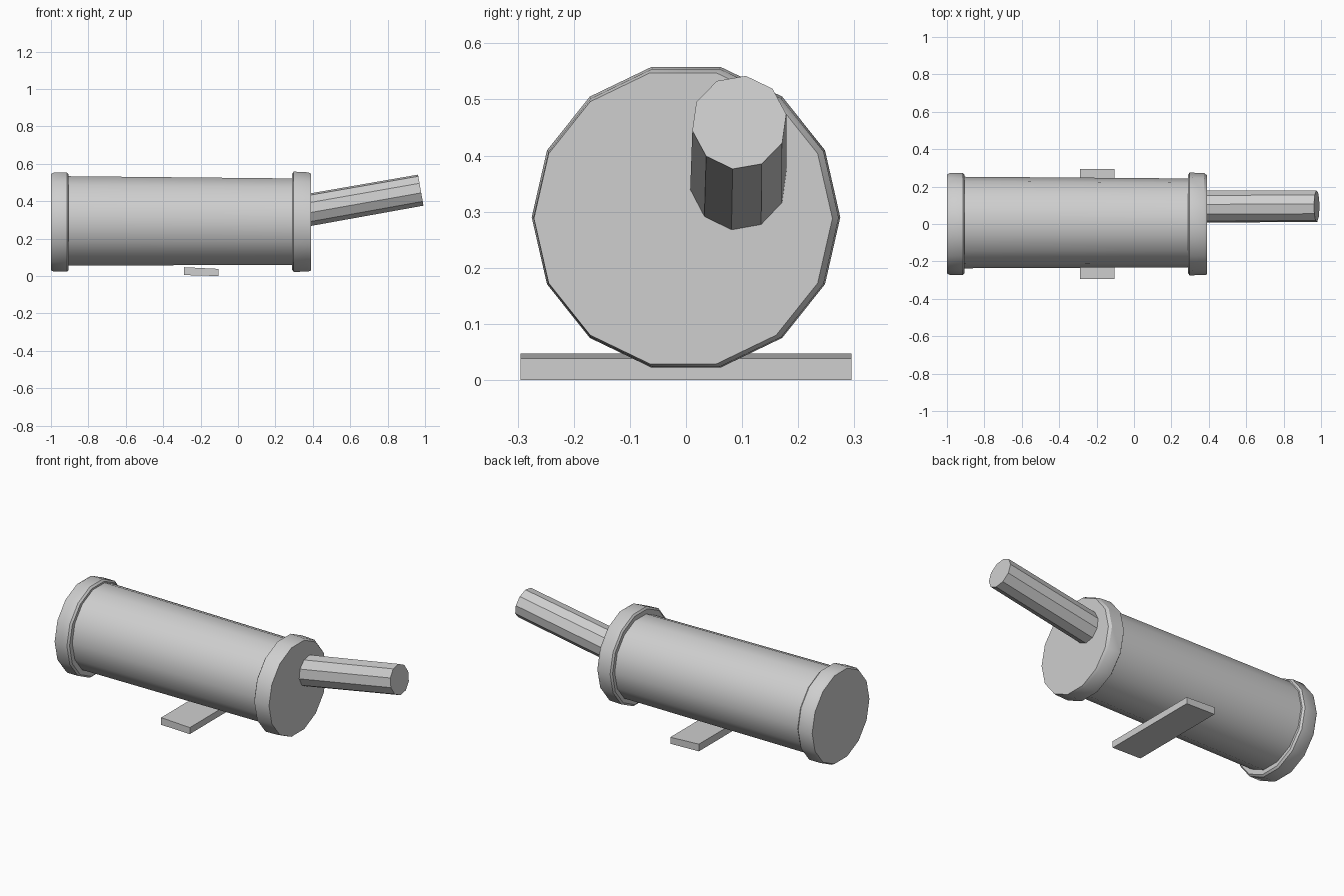
import bpy, bmesh, math
from mathutils import Vector

if "Cube" in bpy.data.objects:
    bpy.data.objects.remove(bpy.data.objects["Cube"])

grey = bpy.data.materials.new("light grey")
grey.diffuse_color = (0.62, 0.62, 0.62, 1)
grey.use_nodes = True
grey.node_tree.nodes["Principled BSDF"].inputs["Base Color"].default_value = grey.diffuse_color


def finish(name, bm, smooth_angle=None):
    bmesh.ops.recalc_face_normals(bm, faces=bm.faces)
    mesh = bpy.data.meshes.new(name)
    bm.to_mesh(mesh)
    bm.free()
    mesh.materials.append(grey)
    ob = bpy.data.objects.new(name, mesh)
    bpy.context.collection.objects.link(ob)
    if smooth_angle:
        bpy.ops.object.select_all(action='DESELECT')
        ob.select_set(True)
        bpy.context.view_layer.objects.active = ob
        bpy.ops.object.shade_smooth_by_angle(angle=math.radians(smooth_angle))
    return ob


def turned(name, rings, sides, smooth_angle=None, tilt=0.0, phase=0.0):
    """Closed solid along x; rings are (x, y, z, radius), tilt leans the rings."""
    bm = bmesh.new()
    loops = []
    for x, y, z, r in rings:
        loop = []
        for i in range(sides):
            a = 2 * math.pi * i / sides + phase
            up = r * math.sin(a)
            loop.append(bm.verts.new(Vector((
                x - up * math.sin(tilt), y + r * math.cos(a), z + up * math.cos(tilt)))))
        loops.append(loop)
    for a, b in zip(loops, loops[1:]):
        for i in range(sides):
            j = (i + 1) % sides
            bm.faces.new((a[i], a[j], b[j], b[i]))
    bm.faces.new(loops[0])
    bm.faces.new(loops[-1])
    return finish(name, bm, smooth_angle)


# main drum
turned("drum_body", [(-0.95, 0.008, 0.295, 0.245), (0.34, 0.006, 0.29, 0.237)], 14, 30)

# end caps with slightly chamfered rims
turned("rear_cap", [(-1.0, 0, 0.288, 0.264), (-0.985, 0, 0.288, 0.272),
                    (-0.915, 0, 0.288, 0.272), (-0.905, 0, 0.288, 0.262)], 14, 30)
turned("front_cap", [(0.29, 0, 0.29, 0.264), (0.298, 0, 0.29, 0.275),
                     (0.375, 0, 0.289, 0.272), (0.39, -0.005, 0.288, 0.266)], 14, 30)

# off-centre handle, leaning upward
turned("handle", [(0.35, 0.093, 0.348, 0.087), (0.977, 0.095, 0.459, 0.085)], 10,
       None, math.radians(10), math.radians(10))

# flat foot plate, thinner toward +x
bm = bmesh.new()
bmesh.ops.create_cube(bm, size=1)
for v in bm.verts:
    right, top = v.co.x > 0, v.co.z > 0
    v.co.x = -0.105 if right else -0.29
    v.co.y = math.copysign(0.295, v.co.y)
    v.co.z = (0.038 if right else 0.047) if top else (0.0 if right else 0.005)
finish("foot_plate", bm)
